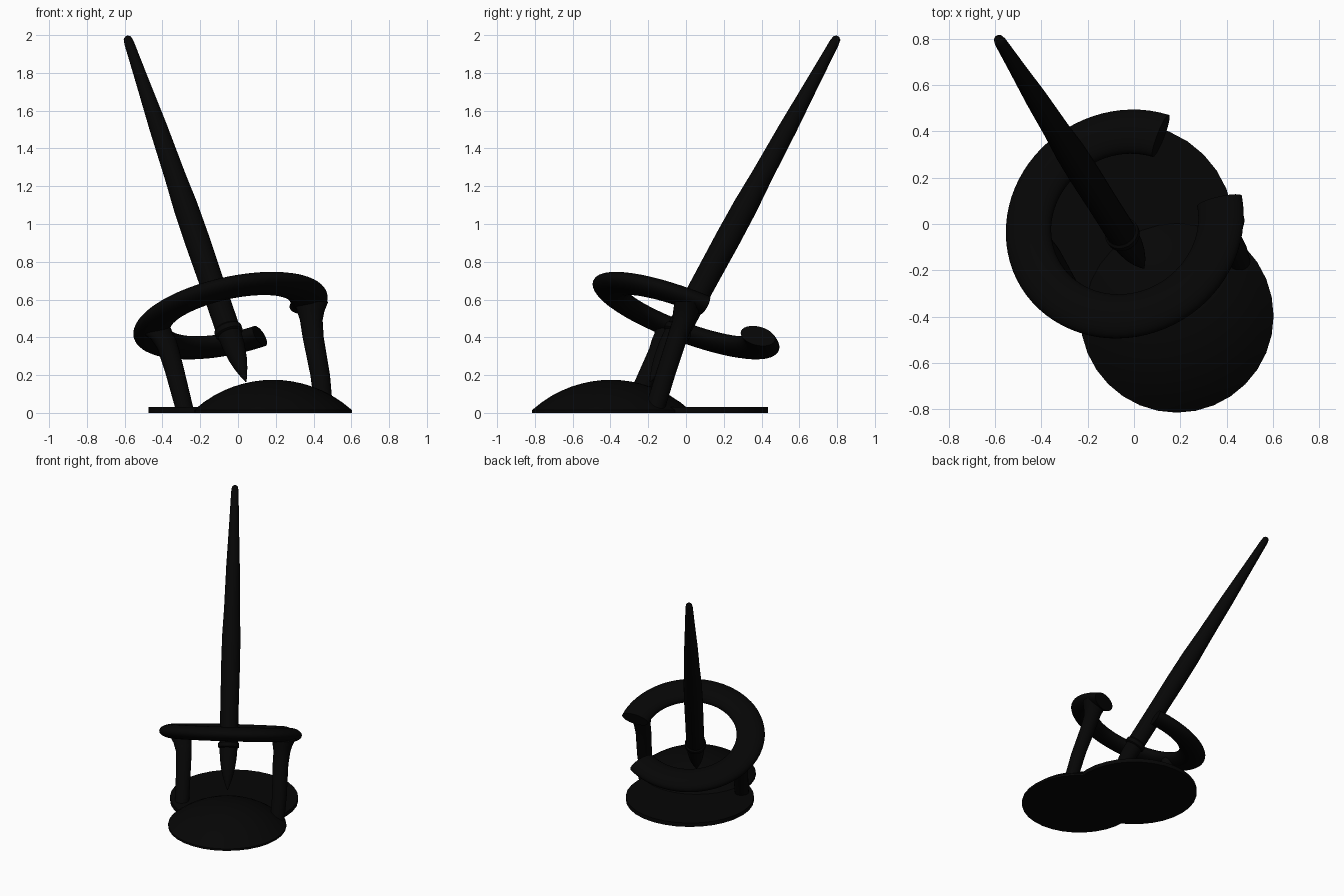
import bpy, bmesh, math
from mathutils import Vector

if "Cube" in bpy.data.objects:
    bpy.data.objects.remove(bpy.data.objects["Cube"])

black = bpy.data.materials.new("black")
black.diffuse_color = (0.0017, 0.0017, 0.0017, 1)
black.use_nodes = True
black.node_tree.nodes["Principled BSDF"].inputs["Base Color"].default_value = black.diffuse_color


def loft(name, rings):
    """Skin a list of point loops and close both ends."""
    bm = bmesh.new()
    loops = [[bm.verts.new(p) for p in r] for r in rings]
    n = len(loops[0])
    for a, b in zip(loops, loops[1:]):
        for i in range(n):
            j = (i + 1) % n
            bm.faces.new((a[i], a[j], b[j], b[i]))
    bm.faces.new(loops[0][::-1])
    bm.faces.new(loops[-1])
    bmesh.ops.recalc_face_normals(bm, faces=bm.faces)
    me = bpy.data.meshes.new(name)
    bm.to_mesh(me)
    bm.free()
    ob = bpy.data.objects.new(name, me)
    bpy.context.collection.objects.link(ob)
    me.materials.append(black)
    bpy.ops.object.select_all(action='DESELECT')
    ob.select_set(True)
    bpy.context.view_layer.objects.active = ob
    bpy.ops.object.shade_smooth_by_angle(angle=math.radians(40))
    return ob


def ellipse(c, u, v, a, b, n=28):
    c = Vector(c)
    return [c + u * (a * math.cos(2 * math.pi * i / n))
            + v * (b * math.sin(2 * math.pi * i / n)) for i in range(n)]


X, Y = Vector((1, 0, 0)), Vector((0, 1, 0))

# flat base disc
loft("base_disc", [ellipse((-0.02, -0.02, z), X, Y, 0.453, 0.453, 32) for z in (0, 0.03)])

# domed base disc: thin rim plus spherical cap
cx, cy, r, rim, h = 0.185, -0.397, 0.418, 0.015, 0.16
R = (r * r + h * h) / (2 * h)
dome = [ellipse((cx, cy, 0), X, Y, r, r, 32)]
for k in range(9):
    d = max(r * (1 - k / 8), 0.004)
    z = rim + math.sqrt(R * R - d * d) - (R - h)
    dome.append(ellipse((cx, cy, z), X, Y, d, d, 32))
loft("domed_base", dome)

# tilted open holder ring
normal = Vector((-0.225, 0.375, 1)).normalized()
u = (X - normal * normal.x).normalized()
v = normal.cross(u)
centre = Vector((-0.04, 0, 0.515))
rings = []
for k in range(65):
    t = math.radians(68 + (370 - 68) * k / 64)
    e = u * math.cos(t) + v * math.sin(t)
    rings.append(ellipse(centre + e * 0.425, e, normal, 0.1, 0.051))
loft("holder_ring", rings)

# legs flaring into the ring: x, y, z, half width, half depth
LEGS = {
    "right_leg": [(0.455, -0.165, 0.02, 0.048, 0.053), (0.435, -0.11, 0.2, 0.052, 0.053),
                  (0.398, -0.045, 0.40, 0.056, 0.055), (0.388, -0.012, 0.49, 0.06, 0.06),
                  (0.385, 0.002, 0.54, 0.073, 0.07), (0.385, 0.015, 0.59, 0.093, 0.075)],
    "left_leg": [(-0.283, -0.285, 0.02, 0.048, 0.053), (-0.335, -0.195, 0.22, 0.052, 0.053),
                 (-0.37, -0.14, 0.34, 0.057, 0.055), (-0.395, -0.12, 0.39, 0.067, 0.06),
                 (-0.425, -0.10, 0.42, 0.08, 0.067), (-0.445, -0.09, 0.45, 0.09, 0.075)],
}
for name, rows in LEGS.items():
    loft(name, [ellipse((x, y, z), X, Y, a, b, 20) for x, y, z, a, b in rows])

# pen lofted along its leaning axis: distance from tip, radius
tip, top = Vector((0.042, -0.19, 0.165)), Vector((-0.588, 0.803, 1.992))
axis = (top - tip).normalized()
length = (top - tip).length
pu = X.cross(axis).normalized()
pv = axis.cross(pu)


def turned(name, profile):
    loft(name, [ellipse(tip + axis * s, pu, pv, q, q) for s, q in profile])


turned("pen_nib", [(0, 0.003), (0.03, 0.015), (0.08, 0.032), (0.14, 0.047),
                   (0.22, 0.059), (0.34, 0.066)])
turned("pen_collar", [(0.295, 0.064), (0.303, 0.074), (0.33, 0.075), (0.34, 0.066)])
turned("pen_barrel", [(0.32, 0.065), (0.6, 0.065), (0.9, 0.067), (1.1, 0.065), (1.3, 0.056),
                      (1.6, 0.048), (1.9, 0.035), (length - 0.04, 0.026),
                      (length - 0.01, 0.021), (length, 0.010)])
